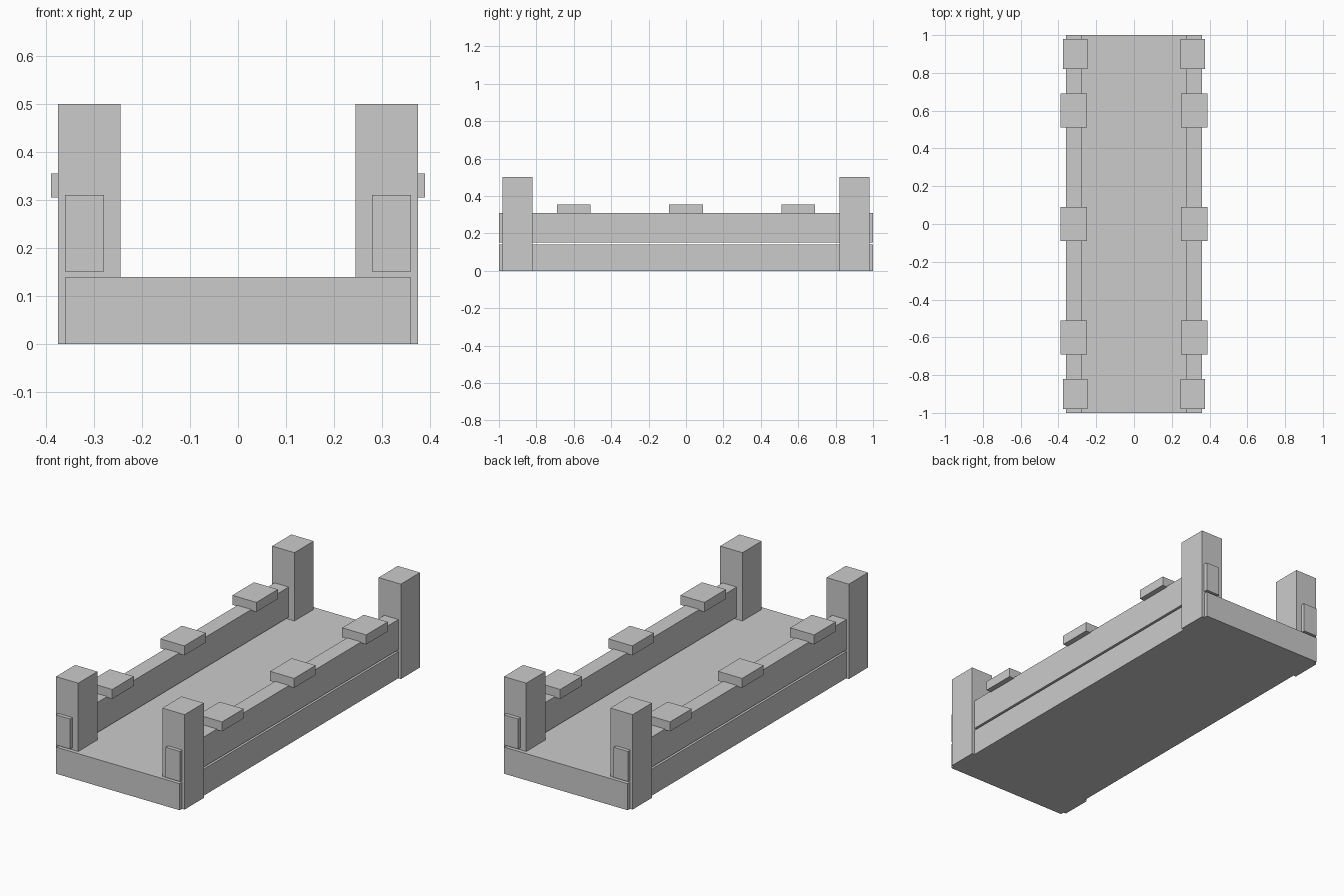
import bpy

if "Cube" in bpy.data.objects:
    bpy.data.objects.remove(bpy.data.objects["Cube"])


def box(name, x, y, z):
    """Axis-aligned box from (min, max) pairs."""
    bpy.ops.mesh.primitive_cube_add(
        size=1, location=[(a + b) / 2 for a, b in (x, y, z)])
    ob = bpy.context.object
    ob.name = name
    ob.scale = [b - a for a, b in (x, y, z)]
    bpy.ops.object.transform_apply(location=False, rotation=False, scale=True)
    return ob


def side_range(side, inner, outer):
    return tuple(sorted((side * inner, side * outer)))


# Thick base slab
box("deck", (-0.36, 0.36), (-1, 1), (0, 0.14))

for side, label in ((-1, "left"), (1, "right")):
    # Long side rail, with a narrow gap above the deck
    box(f"{label}_rail", side_range(side, 0.279, 0.361), (-1, 1), (0.151, 0.31))

    # Corner posts
    for end, end_label in ((-1, "front"), (1, "back")):
        box(f"{end_label}_{label}_post", side_range(side, 0.245, 0.375),
            (end * 0.9 - 0.08, end * 0.9 + 0.08), (0, 0.5))

    # Flat cap blocks along the rail
    for i, y in enumerate((-0.6, 0, 0.6), 1):
        box(f"{label}_rail_cap_{i}", side_range(side, 0.25, 0.39),
            (y - 0.09, y + 0.09), (0.305, 0.355))
